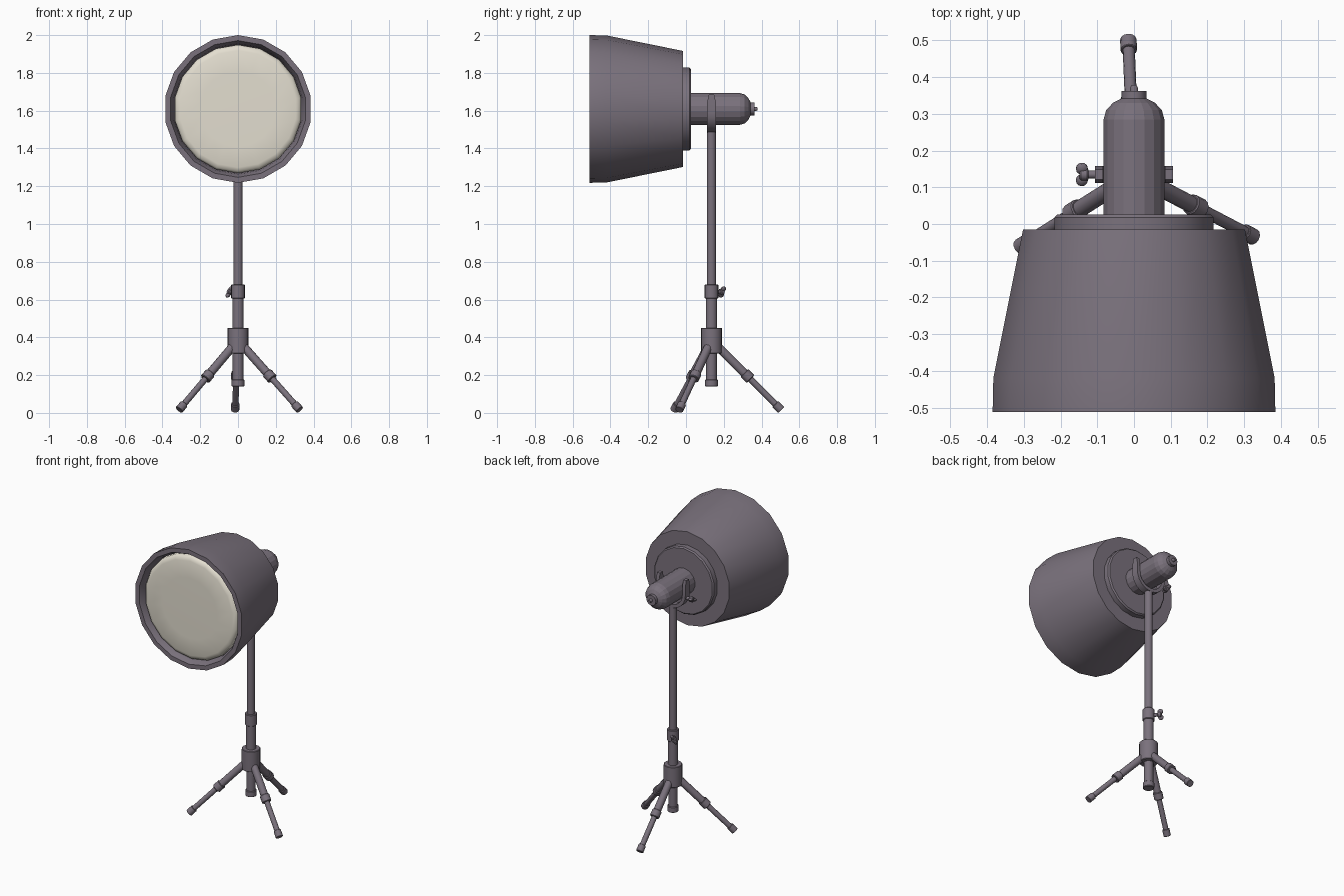
import bpy
import bmesh
from math import pi, cos, sin, radians
from mathutils import Vector

if "Cube" in bpy.data.objects:
    bpy.data.objects.remove(bpy.data.objects["Cube"], do_unlink=True)


def material(name, rgb):
    mat = bpy.data.materials.new(name)
    mat.use_nodes = True
    mat.diffuse_color = (*rgb, 1)
    bsdf = next(n for n in mat.node_tree.nodes if n.type == "BSDF_PRINCIPLED")
    bsdf.inputs["Base Color"].default_value = (*rgb, 1)
    return mat


METAL = material("mauve grey metal", (0.195, 0.167, 0.203))
GLASS = material("cream lens", (0.77, 0.73, 0.63))


def finish(name, bm, mat, smooth=35):
    bmesh.ops.recalc_face_normals(bm, faces=bm.faces)
    mesh = bpy.data.meshes.new(name)
    bm.to_mesh(mesh)
    bm.free()
    mesh.materials.append(mat)
    if smooth:
        mesh.polygons.foreach_set("use_smooth", [True] * len(mesh.polygons))
        mesh.set_sharp_from_angle(angle=radians(smooth))
    obj = bpy.data.objects.new(name, mesh)
    bpy.context.collection.objects.link(obj)
    return obj


def lathe(name, profile, origin, axis, segs=18, mat=METAL, smooth=35):
    """Turn (radius, distance) points around an axis; the ends are capped."""
    bm = bmesh.new()
    turn = Vector(axis).to_track_quat("Z", "Y")
    rings = []
    for r, h in profile:
        rings.append([bm.verts.new(Vector(origin) + turn @ Vector(
            (r * sin(2 * pi * i / segs), r * cos(2 * pi * i / segs), h)))
            for i in range(segs)])
    for a, b in zip(rings, rings[1:]):
        for i in range(segs):
            j = (i + 1) % segs
            bm.faces.new((a[i], a[j], b[j], b[i]))
    bm.faces.new(rings[0])
    bm.faces.new(rings[-1])
    return finish(name, bm, mat, smooth)


def rod(name, start, end, r, bevel=0.0, segs=12):
    start, end = Vector(start), Vector(end)
    length = (end - start).length
    profile = [(r, 0), (r, length)]
    if bevel:
        profile = [(r - bevel, 0), (r, bevel), (r, length - bevel), (r - bevel, length)]
    return lathe(name, profile, start, end - start, segs)


def wing_knob(name, base, axis, wing, length):
    """Thumb screw: stem, round boss and two flat lobes."""
    base, axis, wing = Vector(base), Vector(axis).normalized(), Vector(wing).normalized()
    tip = base + axis * length
    rod(name + "_stem", base, tip, 0.011)
    rod(name + "_boss", tip - axis * 0.024, tip, 0.017, 0.004)
    for side, label in ((1, "a"), (-1, "b")):
        bm = bmesh.new()
        bmesh.ops.create_uvsphere(bm, u_segments=10, v_segments=6, radius=1)
        turn = wing.to_track_quat("Z", "Y")
        flat = turn.inverted() @ axis.cross(wing)
        for v in bm.verts:
            p = v.co - flat * v.co.dot(flat) * 0.4
            v.co = tip - axis * 0.006 + wing * side * 0.017 + turn @ p * 0.017
        finish(name + "_wing_" + label, bm, METAL)


AXIS_Z = 1.609
HEAD = (0, 0, AXIS_Z)
BACK = (0, 1, 0)
POLE_Y = 0.135

# Lamp head
lathe("shade", [(0.05, -0.015), (0.307, -0.015), (0.389, -0.42), (0.391, -0.512),
                (0.362, -0.512), (0.346, -0.48), (0.338, -0.43), (0.28, -0.06),
                (0.05, -0.06)], HEAD, BACK)
lathe("lens", [(0.2, -0.5), (0.31, -0.498), (0.33, -0.491), (0.34, -0.478),
               (0.34, -0.44)], HEAD, BACK, 18, GLASS, 60)
lathe("back_collar", [(0.22, -0.02), (0.22, 0.018), (0.212, 0.026)], HEAD, BACK)
lathe("housing", [(0.084, 0.015), (0.084, 0.285), (0.077, 0.31), (0.058, 0.33),
                  (0.035, 0.342)], HEAD, BACK, 18, METAL, 0)
lathe("housing_cap", [(0.034, 0.33), (0.034, 0.362)], HEAD, BACK, 12)
lathe("housing_tip", [(0.011, 0.355), (0.011, 0.372), (0.007, 0.378)], HEAD, BACK, 10)

# U-shaped strap cradling the housing, with rounded arm ends
bm = bmesh.new()
path = [(1, 0.08), (1, 0.04)]
path += [(cos(pi * i / 12), -sin(pi * i / 12)) for i in range(13)]
path += [(-1, 0.04), (-1, 0.08)]
STRAP_Z = 1.59
sections = []
for i, (px, pz) in enumerate(path):
    straight = i in (0, 1, len(path) - 2, len(path) - 1)
    width = 0.014 if i in (0, len(path) - 1) else 0.023
    section = []
    for radius, y in ((0.084, -width), (0.106, -width), (0.106, width), (0.084, width)):
        z = STRAP_Z + (pz + 0.015 if straight else pz * radius)
        section.append(bm.verts.new((px * radius, POLE_Y + y, z)))
    sections.append(section)
for a, b in zip(sections, sections[1:]):
    for i in range(4):
        j = (i + 1) % 4
        bm.faces.new((a[i], a[j], b[j], b[i]))
bm.faces.new(sections[0])
bm.faces.new(sections[-1])
finish("yoke_strap", bm, METAL)
wing_knob("yoke_knob", (-0.1, POLE_Y, 1.565), (-1, 0, 0), (0, 1, 0.4), 0.048)

# Telescoping column
COLUMN = (
    ("upper_pole", 0.6, 1.495, 0.024, 0),
    ("lower_pole", 0.4, 0.62, 0.03, 0),
    ("pole_clamp", 0.605, 0.68, 0.036, 0.003),
    ("tripod_hub", 0.315, 0.45, 0.056, 0.003),
    ("centre_tube", 0.16, 0.33, 0.028, 0),
    ("centre_tube_cap", 0.14, 0.177, 0.034, 0.003),
)
for name, low, high, radius, bevel in COLUMN:
    rod(name, (0, POLE_Y, low), (0, POLE_Y, high), radius, bevel, 16)
wing_knob("pole_knob", (-0.02, POLE_Y + 0.025, 0.64), (-0.62, 0.78, 0), (0.4, 0.3, 0.85), 0.047)

# Tripod legs, sloping at 45 degrees
for label, angle in (("rear", 92.4), ("right", 212.4), ("left", 332.4)):
    a = radians(angle)

    def at(d):
        return (d * cos(a), POLE_Y + d * sin(a), 0.385 - d)

    rod(label + "_leg_upper", at(0.025), at(0.19), 0.023)
    rod(label + "_leg_clamp", at(0.174), at(0.206), 0.029, 0.003)
    rod(label + "_leg_lower", at(0.19), at(0.35), 0.0165)
    rod(label + "_foot", at(0.338), at(0.369), 0.0225, 0.002)
